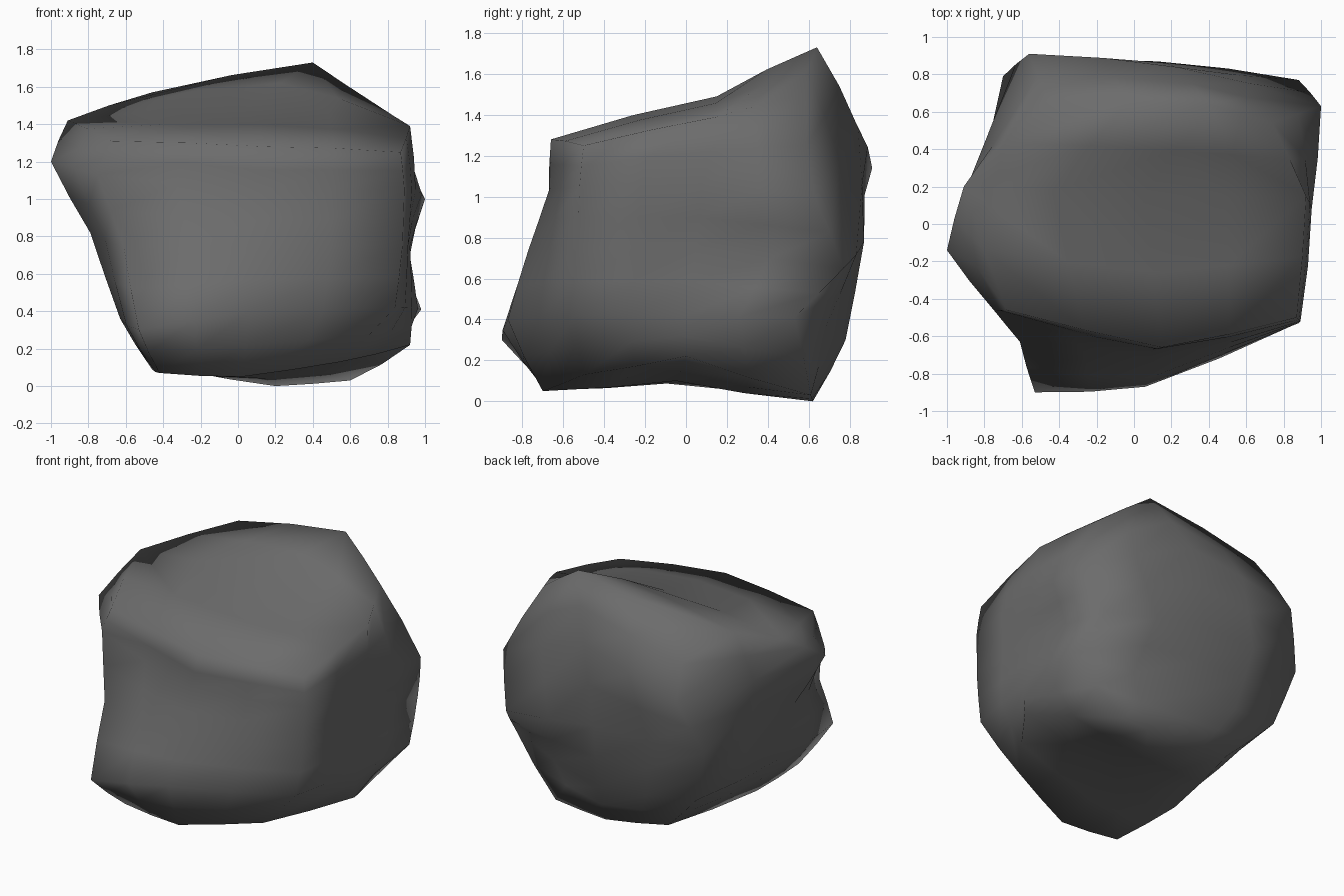
import bpy
import bmesh

default_cube = bpy.data.objects.get("Cube")
if default_cube:
    bpy.data.objects.remove(default_cube)

# Vertical profiles of the boulder, listed from bottom rim to top rim
front_left = [(-.42, -.67, .07), (-.53, -.9, .3), (-.61, -.63, .74), (-.75, -.46, 1.13), (-.68, -.46, 1.31)]
front = [(.02, -.7, .05), (.06, -.87, .4), (.1, -.77, .74), (.1, -.67, 1.03), (.15, -.66, 1.28)]
front_right = [(.55, -.5, .13), (.84, -.54, .42), (.88, -.53, .75), (.89, -.52, 1.05), (.87, -.5, 1.25)]
right = [(.92, 0, .22), (.93, 0, .42), (.92, .05, .75), (.95, .08, 1.05), (.92, .15, 1.39)]
back_right = [(.6, .61, .03), (.98, .53, .41), (.88, .77, .65), (1, .63, 1), (.74, .54, 1.49)]
back = [(.2, .62, 0), (.15, .78, .3), (.12, .87, .78), (.22, .84, 1.34), (.4, .64, 1.73)]
back_left = [(-.28, .6, .08), (-.58, .71, .38), (-.7, .79, .78), (-.56, .91, 1.14), (-.46, .66, 1.57)]
left = [(-.46, -.14, .09), (-.63, -.16, .36), (-.79, -.1, .82), (-1, -.14, 1.2), (-.91, .2, 1.42)]
profiles = [front_left, front, front_right, right, back_right, back, back_left, left]
top_centre = (.05, .15, 1.49)
bottom_centre = (.1, -.05, .1)


def add_cap(bm, ring, centre, flip):
    """Close a rim with four quads meeting at a centre point."""
    middle = bm.verts.new(centre)
    count = len(ring)
    for i in range(0, count, 2):
        corners = [ring[i - 1], ring[i], ring[(i + 1) % count], middle]
        bm.faces.new(corners[::-1] if flip else corners)


# Skin the profiles into a closed cage
bm = bmesh.new()
columns = [[bm.verts.new(point) for point in profile] for profile in profiles]
for index, column in enumerate(columns):
    following = columns[(index + 1) % len(columns)]
    for level in range(len(column) - 1):
        bm.faces.new([column[level], following[level], following[level + 1], column[level + 1]])
add_cap(bm, [column[-1] for column in columns], top_centre, False)
add_cap(bm, [column[0] for column in columns], bottom_centre, True)

# Round the cage very slightly while keeping its corner points
bmesh.ops.recalc_face_normals(bm, faces=bm.faces[:])
bmesh.ops.subdivide_edges(bm, edges=bm.edges[:], cuts=1, smooth=.1, use_grid_fill=True)
for face in bm.faces:
    face.smooth = True

mesh = bpy.data.meshes.new("boulder")
bm.to_mesh(mesh)
bm.free()

# Dark stone colour
stone = bpy.data.materials.new("dark_grey_stone")
stone.use_nodes = True
grey = (.15, .15, .15, 1)
stone.diffuse_color = grey
stone.node_tree.nodes["Principled BSDF"].inputs["Base Color"].default_value = grey
mesh.materials.append(stone)

boulder = bpy.data.objects.new("boulder", mesh)
bpy.context.collection.objects.link(boulder)
